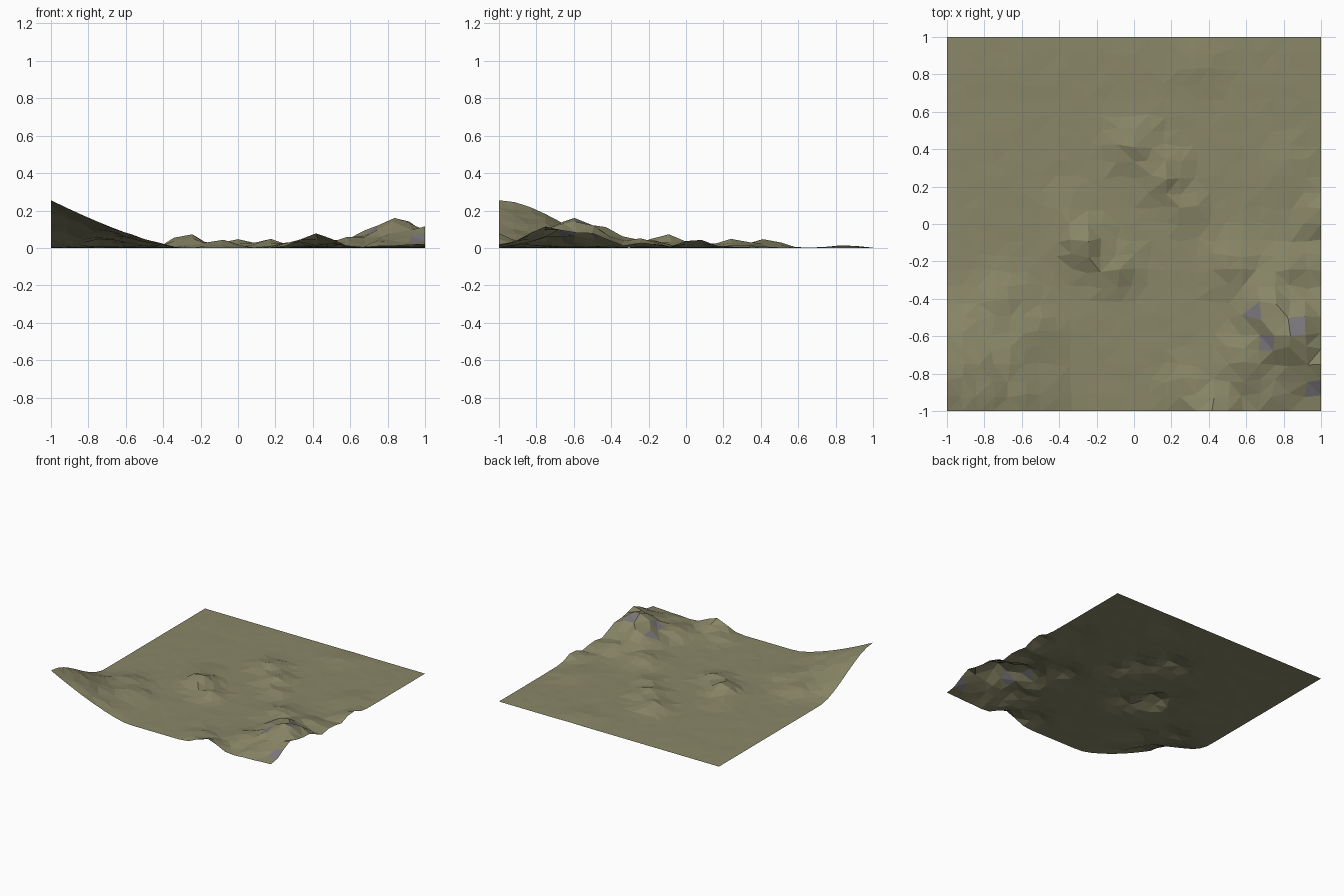
import bpy, bmesh, math, random
from mathutils import Vector

if "Cube" in bpy.data.objects:
    bpy.data.objects.remove(bpy.data.objects["Cube"])

random.seed(4)
N = 24  # grid cells per side

# hillocks: x, y, height, spread
HILLS = [
    (0.85, -0.60, .162, .17), (0.72, -0.45, .115, .14), (1.00, -0.75, .115, .14),
    (0.95, -0.50, .080, .12), (0.62, -0.72, .065, .15), (0.80, -0.85, .050, .13),
    (0.97, -0.95, .030, .10), (0.42, -1.00, .080, .12), (0.28, -0.86, .035, .10),
    (0.55, -0.22, .050, .14), (0.80, -0.25, .055, .12), (1.00, -0.22, .030, .10),
    (1.00, 0.05, .050, .10), (0.82, 0.28, .015, .15), (0.36, 0.85, .014, .13),
    (0.00, 0.42, .045, .12), (0.16, 0.26, .050, .11), (0.28, 0.08, .028, .09),
    (-0.27, -0.10, .072, .12), (-0.10, -0.24, .045, .10), (-0.36, 0.08, .020, .12),
    (-0.70, -0.40, .042, .13), (-0.54, -0.56, .035, .11),
]


def height(x, y):
    # hillocks blend softly where they overlap
    h = sum((a * math.exp(-((x - u)**2 + (y - v)**2) / s**2))**2.5
            for u, v, a, s in HILLS) ** 0.4
    # smooth rise towards the front left corner
    f = max(0, (-0.3 - x) / 0.7) ** 1.35
    t = min(1, max(0, (y + 1) / 0.7))
    g = 1 - t * t * (3 - 2 * t)
    return max(0, h - 0.002) + 0.255 * f * g


def material(name, colour):
    m = bpy.data.materials.new(name)
    m.diffuse_color = (*colour, 1)
    m.use_nodes = True
    m.node_tree.nodes["Principled BSDF"].inputs["Base Color"].default_value = m.diffuse_color
    return m


# low-poly ground sheet with slightly irregular grid points
bm = bmesh.new()
bmesh.ops.create_grid(bm, x_segments=N, y_segments=N, size=1)
for v in bm.verts:
    x, y = v.co.x, v.co.y
    h = height(x, y)
    rough = 0
    if abs(x) < .99 and abs(y) < .99:
        v.co.x += random.uniform(-.014, .014)
        v.co.y += random.uniform(-.014, .014)
        rough = random.uniform(-.05, .05) * min(h, .1) + random.uniform(0, .003)
    v.co.z = max(0, h + rough)
bmesh.ops.triangulate(bm, faces=bm.faces[:])

# bare rock patches on the highest hill
rocks = [Vector(p) for p in ((.64, -.48), (.72, -.62), (.85, -.55), (.97, -.87))]
for f in bm.faces:
    f.smooth = False
    c = f.calc_center_median().xy
    f.material_index = int(any((c - r).length < .045 for r in rocks))

mesh = bpy.data.meshes.new("ground")
bm.to_mesh(mesh)
bm.free()
mesh.materials.append(material("grass", (.25, .24, .135)))
mesh.materials.append(material("rock", (.20, .19, .21)))
ground = bpy.data.objects.new("ground", mesh)
bpy.context.collection.objects.link(ground)
